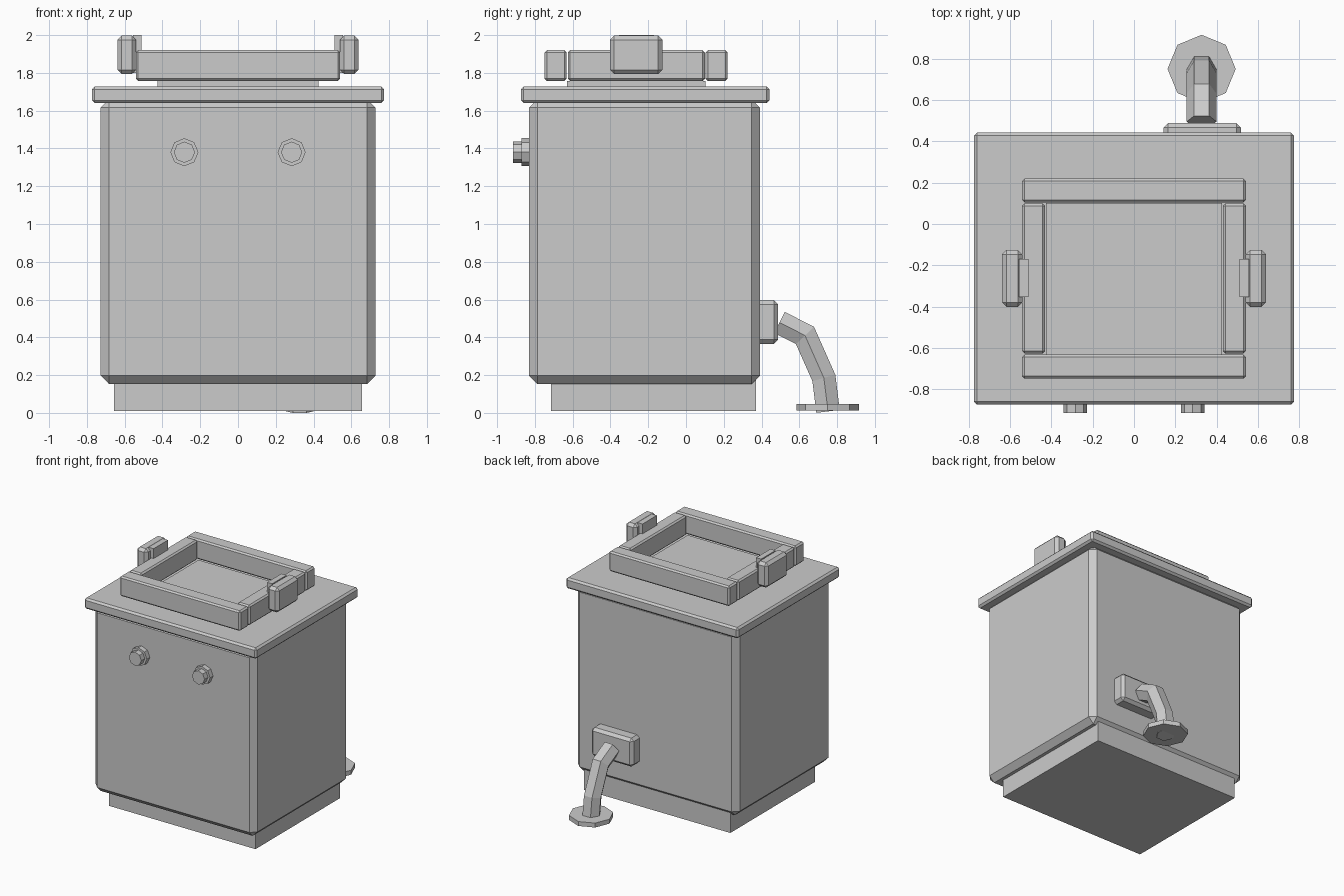
import bpy, bmesh, math
from mathutils import Vector

if "Cube" in bpy.data.objects:
    bpy.data.objects.remove(bpy.data.objects["Cube"])


def finish(name, bm):
    bmesh.ops.recalc_face_normals(bm, faces=bm.faces)
    mesh = bpy.data.meshes.new(name)
    bm.to_mesh(mesh)
    bm.free()
    ob = bpy.data.objects.new(name, mesh)
    bpy.context.collection.objects.link(ob)
    return ob


def box(name, x, y, z, bevel=0.0):
    """Box from (min, max) ranges with an optional flat chamfer."""
    bm = bmesh.new()
    bmesh.ops.create_cube(bm, size=1)
    for v in bm.verts:
        v.co = [r[0] if c < 0 else r[1] for c, r in zip(v.co, (x, y, z))]
    if bevel:
        bmesh.ops.bevel(bm, geom=bm.edges[:], offset=bevel, segments=1,
                        affect='EDGES', profile=0.5)
    return finish(name, bm)


def prism(name, centre, radius, depth, rot=(0, 0, 0), sides=8):
    bm = bmesh.new()
    bmesh.ops.create_cone(bm, cap_ends=True, segments=sides, radius1=radius,
                          radius2=radius, depth=depth)
    ob = finish(name, bm)
    ob.location, ob.rotation_euler = centre, rot
    return ob


def tube(name, x, path, radius, sides=6):
    """Mitred low-poly tube along a path of (y, z) points."""
    bm = bmesh.new()
    pts = [Vector((0, *p)) for p in path]
    side = Vector((1, 0, 0))
    rings = []
    for i, p in enumerate(pts):
        d0 = (pts[max(i, 1)] - pts[max(i, 1) - 1]).normalized()
        j = min(i + 1, len(pts) - 1)
        d1 = (pts[j] - pts[j - 1]).normalized()
        up = side.cross((d0 + d1).normalized())
        stretch = 1 / math.cos(d0.angle(d1, 0) / 2)
        ring = []
        for k in range(sides):
            a = math.tau * k / sides
            ring.append(bm.verts.new(p + side * (x + radius * math.cos(a))
                                     + up * radius * stretch * math.sin(a)))
        rings.append(ring)
    for a, b in zip(rings, rings[1:]):
        for k in range(sides):
            n = (k + 1) % sides
            bm.faces.new((a[k], a[n], b[n], b[k]))
    bm.faces.new(rings[0])
    bm.faces.new(rings[-1])
    return finish(name, bm)


# Cabinet: plinth, body, worktop
box("plinth", (-0.657, 0.657), (-0.714, 0.37), (0.01, 0.2))
box("body", (-0.727, 0.727), (-0.831, 0.392), (0.153, 1.66), 0.044)
box("worktop", (-0.774, 0.774), (-0.874, 0.442), (1.64, 1.728), 0.015)

# Raised tray floor and its rim
box("tray_floor", (-0.426, 0.426), (-0.63, 0.102), (1.71, 1.757))
rim_z = (1.757, 1.92)
box("front_rim", (-0.541, 0.541), (-0.748, -0.632), rim_z, 0.012)
box("back_rim", (-0.541, 0.541), (0.104, 0.22), rim_z, 0.012)

# Mirrored pieces: side rims, handles, front knobs
for side, s in (("left", -1), ("right", 1)):
    def span(a, b):
        return tuple(sorted((s * a, s * b)))
    box(side + "_rim", span(0.43, 0.541), (-0.626, 0.1), rim_z, 0.012)
    box(side + "_handle_bracket", span(0.51, 0.555), (-0.354, -0.17), (1.8, 2.0))
    box(side + "_handle", span(0.54, 0.638), (-0.402, -0.125), (1.794, 1.997), 0.022)
    turn = (math.pi / 2, 0, 0)
    prism(side + "_knob_base", (s * 0.284, -0.845, 1.38), 0.074, 0.05, turn)
    prism(side + "_knob", (s * 0.284, -0.885, 1.38), 0.056, 0.06, turn)

# Rear drain: mounting block, bent pipe, foot flange
box("drain_block", (0.143, 0.517), (0.36, 0.488), (0.366, 0.597), 0.022)
tube("drain_pipe", 0.327, [(0.495, 0.479), (0.63, 0.41), (0.73, 0.185), (0.752, 0.008)], 0.072)
prism("drain_flange", (0.327, 0.75, 0.03), 0.165, 0.036)
